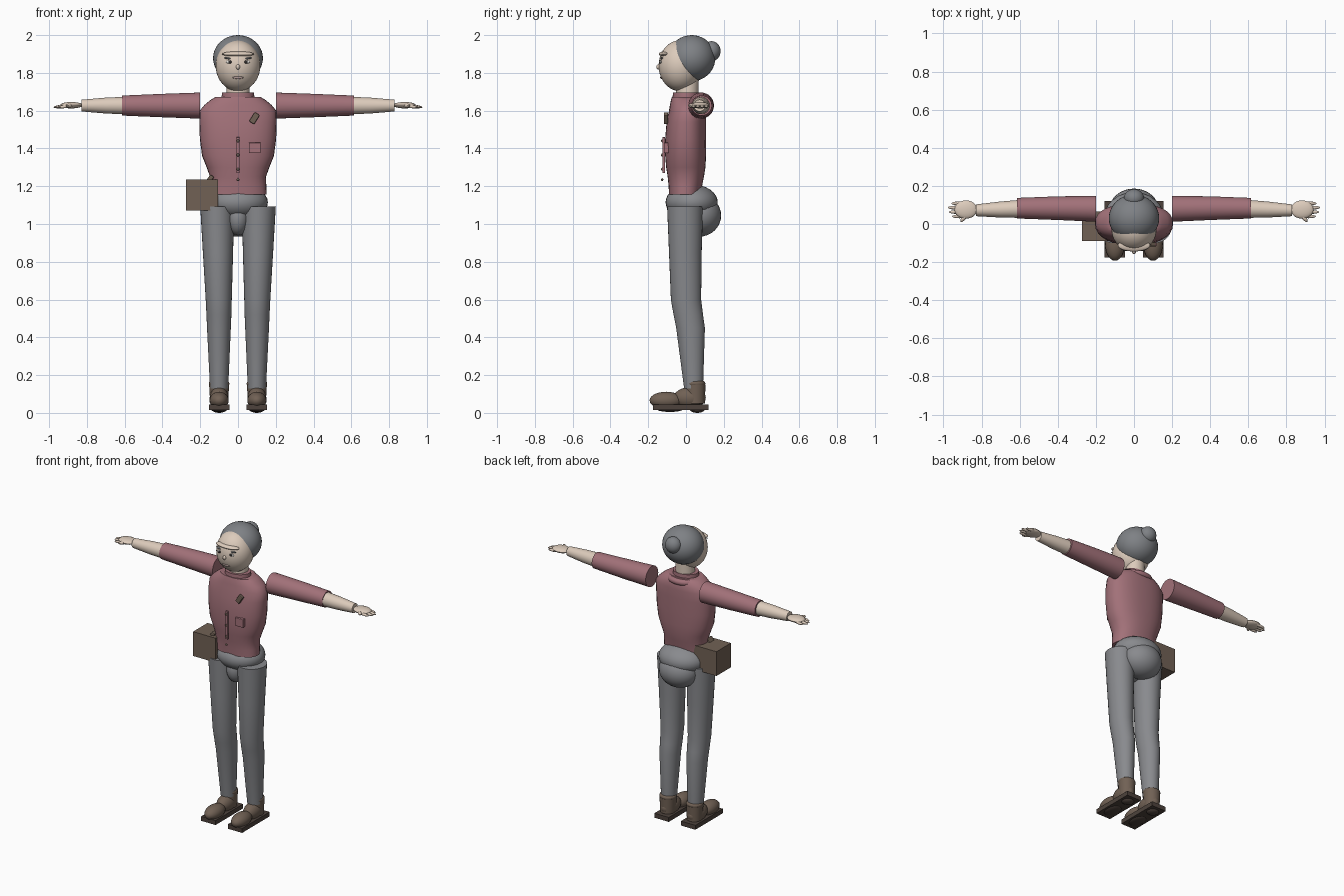
import bpy, bmesh, math
from mathutils import Vector, Matrix

if "Cube" in bpy.data.objects:
    bpy.data.objects.remove(bpy.data.objects["Cube"])


def material(name, rgb):
    m = bpy.data.materials.new(name)
    m.diffuse_color = (*rgb, 1)
    m.use_nodes = True
    m.node_tree.nodes["Principled BSDF"].inputs["Base Color"].default_value = m.diffuse_color
    return m


SKIN = material("skin", (0.72, 0.60, 0.50))
RED = material("dusty_red_cloth", (0.36, 0.165, 0.19))
GREY = material("grey_cloth", (0.25, 0.255, 0.27))
HAIR = material("grey_hair", (0.21, 0.22, 0.235))
BROWN = material("brown_leather", (0.165, 0.12, 0.09))
SOLE = material("dark_sole", (0.075, 0.055, 0.045))
DARK = material("dark_eye", (0.03, 0.027, 0.027))
WHITE = material("eye_white", (0.78, 0.76, 0.72))
LIP = material("dull_lip", (0.42, 0.31, 0.29))


def finish(bm, name, mat, smooth=True):
    bmesh.ops.recalc_face_normals(bm, faces=bm.faces)
    me = bpy.data.meshes.new(name)
    bm.to_mesh(me)
    bm.free()
    ob = bpy.data.objects.new(name, me)
    bpy.context.collection.objects.link(ob)
    me.materials.append(mat)
    if smooth:
        bpy.ops.object.select_all(action='DESELECT')
        ob.select_set(True)
        bpy.context.view_layer.objects.active = ob
        bpy.ops.object.shade_smooth_by_angle(angle=math.radians(40))
    return ob


def ellipsoid(name, c, r, mat, seg=32, rot=None):
    bm = bmesh.new()
    bmesh.ops.create_uvsphere(bm, u_segments=seg, v_segments=seg // 2, radius=1)
    bm.transform(Matrix.Translation(c) @ (rot or Matrix()) @ Matrix.Diagonal((*r, 1)))
    return finish(bm, name, mat)


def box(name, c, size, mat, bevel=0.0, rot=None):
    bm = bmesh.new()
    bmesh.ops.create_cube(bm, size=1)
    bm.transform(Matrix.Diagonal((*size, 1)))
    if bevel:
        bmesh.ops.bevel(bm, geom=bm.edges[:], offset=bevel, segments=2, affect='EDGES', profile=0.5)
    bm.transform(Matrix.Translation(c) @ (rot or Matrix()))
    return finish(bm, name, mat, False)


def loft(name, rings, mat, axis='Z', n=32, power=2.0):
    """Rings are (centre, radius_a, radius_b), skinned in order and capped."""
    bm = bmesh.new()
    loops = []
    for c, a, b in rings:
        loop = []
        for i in range(n):
            t = 2 * math.pi * i / n
            u = a * math.copysign(abs(math.cos(t)) ** (2 / power), math.cos(t))
            v = b * math.copysign(abs(math.sin(t)) ** (2 / power), math.sin(t))
            off = Vector((u, v, 0)) if axis == 'Z' else Vector((0, u, v))
            loop.append(bm.verts.new(Vector(c) + off))
        loops.append(loop)
    for p, q in zip(loops, loops[1:]):
        for i in range(n):
            j = (i + 1) % n
            bm.faces.new((p[i], p[j], q[j], q[i]))
    bm.faces.new(loops[0])
    bm.faces.new(loops[-1])
    return finish(bm, name, mat)


def torus(name, c, ra, rb, minor, mat):
    bm = bmesh.new()
    n, k = 32, 10
    grid = [[bm.verts.new((c[0] + (ra + minor * math.cos(v)) * math.cos(u),
                           c[1] + (rb + minor * math.cos(v)) * math.sin(u),
                           c[2] + minor * math.sin(v)))
             for v in (2 * math.pi * j / k for j in range(k))]
            for u in (2 * math.pi * i / n for i in range(n))]
    for i in range(n):
        for j in range(k):
            a, b = grid[i], grid[(i + 1) % n]
            bm.faces.new((a[j], b[j], b[(j + 1) % k], a[(j + 1) % k]))
    return finish(bm, name, mat)


# Jacket body: height, half width, front y, back y
torso = [(1.155, .152, -.09, .078), (1.20, .150, -.092, .085), (1.25, .148, -.097, .095),
         (1.30, .166, -.105, .103), (1.36, .190, -.11, .106), (1.45, .202, -.11, .107),
         (1.54, .205, -.103, .107), (1.60, .203, -.09, .106), (1.63, .178, -.085, .103),
         (1.655, .148, -.08, .095), (1.672, .12, -.075, .08)]
loft("jacket_body", [((0, (f + b) / 2, z), w, (b - f) / 2) for z, w, f, b in torso], RED, power=2.3)
loft("collar", [((0, 0, 1.655), .088, .072), ((0, 0, 1.695), .085, .069)], RED)
torus("collar_roll", (0, .025, 1.65), .088, .068, .02, RED)
loft("neck", [((0, .005, 1.65), .062, .06), ((0, .01, 1.78), .058, .058)], SKIN)

# Placket, buttons, pocket and pin
box("placket", (0, -.118, 1.365), (.018, .014, .19), RED, .003)
for z in (1.44, 1.365, 1.29, 1.235):
    ellipsoid("button", (0, -.126, z), (.008, .006, .008), BROWN, 12)
box("chest_pocket", (.088, -.105, 1.403), (.062, .024, .056), RED, .003)
box("pin", (.087, -.106, 1.56), (.032, .022, .058), BROWN, .005, Matrix.Rotation(math.radians(32), 4, 'Y'))

# Shoulder bag
box("bag", (-.19, -.013, 1.153), (.168, .155, .165), BROWN)
box("bag_strap", (-.15, -.045, 1.235), (.025, .05, .05), BROWN, .006, Matrix.Rotation(.6, 4, 'Y'))

# Hips
ellipsoid("hips", (0, .03, 1.115), (.158, .138, .095), GREY)
ellipsoid("seat", (0, .07, 1.045), (.132, .116, .112), GREY)
ellipsoid("crotch", (0, -.01, 1.03), (.06, .075, .09), GREY)

# Head
FC, FR = (0, -.03, 1.838), (.118, .115, .135)
ellipsoid("face", FC, FR, SKIN, 40)
ellipsoid("hair", (0, .03, 1.878), (.132, .125, .122), HAIR, 40)
ellipsoid("hair_bun", (0, .135, 1.915), (.053, .048, .053), HAIR)


def face_y(x, z):
    k = 1 - (x / FR[0]) ** 2 - ((z - FC[2]) / FR[2]) ** 2
    return FC[1] - FR[1] * math.sqrt(max(k, 0))


ellipsoid("brow_ridge", (0, -.112, 1.9), (.085, .032, .014), SKIN)
ellipsoid("nose", (0, -.145, 1.832), (.011, .012, .014), SKIN, 16)
ellipsoid("mouth", (0, face_y(0, 1.775) + .002, 1.775), (.03, .007, .007), LIP, 16)

for s, side in ((-1, "right"), (1, "left")):
    # Eyes and brows
    y = face_y(.045, 1.858)
    ellipsoid(side + "_eye_white", (s * .045, y + .001, 1.858), (.018, .006, .009), WHITE, 16)
    ellipsoid(side + "_pupil", (s * .043, y - .003, 1.858), (.009, .005, .009), DARK, 12)
    ellipsoid(side + "_eyebrow", (s * .052, face_y(.052, 1.877), 1.877), (.024, .007, .005), HAIR, 12,
              Matrix.Rotation(-s * .15, 4, 'Y'))

    # Sleeve and forearm
    ay, az = .08, 1.627
    loft(side + "_sleeve", [((s * .2, ay, az), .068, .069), ((s * .4, ay + .003, az), .062, .062),
                            ((s * .613, ay + .003, az), .054, .053)], RED, 'X')
    loft(side + "_forearm", [((s * .58, ay, az), .048, .047), ((s * .7, ay - .004, az), .042, .042),
                             ((s * .828, ay - .008, az), .031, .031)], SKIN, 'X')
    # Hand
    ellipsoid(side + "_palm", (s * .882, .076, 1.629), (.06, .048, .017), SKIN, 24)
    for i, (fy, tip) in enumerate(((.04, .955), (.063, .973), (.086, .978), (.108, .96))):
        ellipsoid(side + "_finger", (s * (tip - .04), fy, 1.622), (.04, .01, .009), SKIN, 12,
                  Matrix.Rotation(s * .1, 4, 'Y'))
    ellipsoid(side + "_thumb", (s * .89, .036, 1.627), (.032, .012, .011), SKIN, 12,
              Matrix.Rotation(-s * .9, 4, 'Z'))

    # Trouser leg: height, centre x, half width, front y, back y
    leg = [(1.092, .11, .09, -.1, .09), (.85, .106, .08, -.09, .083), (.6, .102, .069, -.08, .08),
           (.52, .101, .066, -.066, .09), (.45, .101, .063, -.052, .1), (.13, .1, .048, -.01, .09)]
    loft(side + "_trouser_leg", [((s * x, (f + b) / 2, z), w, (b - f) / 2) for z, x, w, f, b in leg], GREY)

    # Shoe
    fx = s * .1
    box(side + "_sole", (fx, -.028, .03), (.108, .295, .03), SOLE)
    ellipsoid(side + "_sole_tread", (fx, -.085, .02), (.045, .07, .015), SOLE, 20)
    ellipsoid(side + "_heel_tread", (fx, .06, .02), (.04, .04, .02), SOLE, 20)
    ellipsoid(side + "_shoe_toe", (fx, -.105, .066), (.051, .088, .046), BROWN, 24)
    ellipsoid(side + "_shoe_body", (fx, .02, .08), (.05, .085, .056), BROWN, 24)
    loft(side + "_shoe_ankle", [((fx, .05, .05), .047, .05), ((fx, .05, .15), .053, .053)], BROWN)
    torus(side + "_shoe_cuff", (fx, .048, .155), .04, .04, .015, BROWN)
